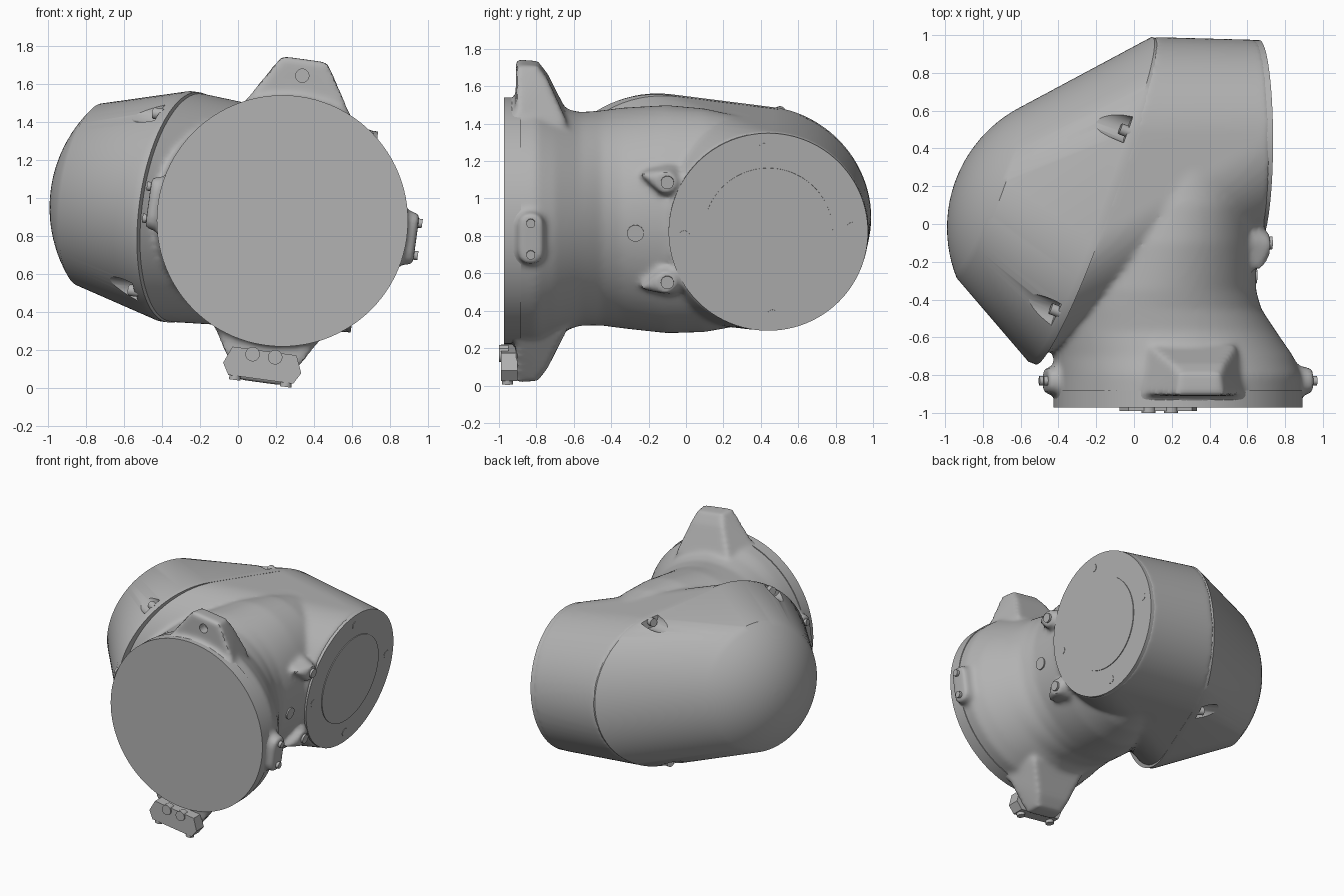
import bpy, bmesh
from math import sin, cos, pi, radians, asin
from mathutils import Vector, Matrix

old = bpy.data.objects.get("Cube")
if old:
    bpy.data.objects.remove(old)

# The joint is built upright around its front flange, then tilted as a whole
PLACE = Matrix.Translation((0.233, 0, 0.88)) @ Matrix.Rotation(radians(7.8), 4, 'Y')
AXIS = {'x': Vector((1, 0, 0)), 'y': Vector((0, 1, 0)), 'z': Vector((0, 0, 1))}
SEAM_DIR = Vector((0.356, 0.934, 0))
SEAM_OUT = Vector((-0.934, 0.356, 0))
N = 96

grey = bpy.data.materials.new("plain grey")
grey.use_nodes = True
grey.diffuse_color = (0.45, 0.45, 0.45, 1)
grey.node_tree.nodes["Principled BSDF"].inputs["Base Color"].default_value = grey.diffuse_color


def loft(bm, rings):
    """Skin a list of equal rings and close both ends."""
    rows = [[bm.verts.new(p) for p in ring] for ring in rings]
    n = len(rows[0])
    for a, b in zip(rows, rows[1:]):
        for i in range(n):
            j = (i + 1) % n
            bm.faces.new((a[i], a[j], b[j], b[i]))
    bm.faces.new(rows[0][::-1])
    bm.faces.new(rows[-1])


def hull(bm, points):
    part = bmesh.new()
    for p in points:
        part.verts.new(p)
    out = bmesh.ops.convex_hull(part, input=part.verts)
    loose = [v for v in part.verts if not v.link_faces]
    bmesh.ops.delete(part, geom=loose, context='VERTS')
    mesh = bpy.data.meshes.new("hull")
    part.to_mesh(mesh)
    bm.from_mesh(mesh)
    part.free()
    bpy.data.meshes.remove(mesh)


def circle(center, axis, r, n=N):
    axis = Vector(axis).normalized()
    side = axis.cross(AXIS['z'] if abs(axis.z) < 0.9 else AXIS['x']).normalized()
    up = axis.cross(side)
    return [Vector(center) + r * (cos(2*pi*i/n) * side + sin(2*pi*i/n) * up) for i in range(n)]


def rod(bm, center, axis, r, length, n=24, taper=1):
    axis = Vector(axis).normalized()
    loft(bm, [circle(center, axis, r, n), circle(Vector(center) + axis * length, axis, r * taper, n)])


def finish(name, bm, angle=32):
    bmesh.ops.recalc_face_normals(bm, faces=bm.faces)
    mesh = bpy.data.meshes.new(name)
    bm.to_mesh(mesh)
    bm.free()
    mesh.materials.append(grey)
    obj = bpy.data.objects.new(name, mesh)
    bpy.context.collection.objects.link(obj)
    obj.matrix_world = PLACE
    smooth(obj, angle)
    return obj


def smooth(obj, angle):
    bpy.ops.object.select_all(action='DESELECT')
    obj.select_set(True)
    bpy.context.view_layer.objects.active = obj
    bpy.ops.object.shade_smooth_by_angle(angle=radians(angle))


def bake(obj, angle):
    """Apply all modifiers, then shade the result."""
    graph = bpy.context.evaluated_depsgraph_get()
    mesh = bpy.data.meshes.new_from_object(obj.evaluated_get(graph))
    obj.modifiers.clear()
    obj.data = mesh
    if not mesh.materials:
        mesh.materials.append(grey)
    smooth(obj, angle)


def cut(obj, bm):
    cutter = finish("helper_cutter", bm)
    cutter.hide_render = True
    cutter.hide_viewport = False
    mod = obj.modifiers.new("cut", 'BOOLEAN')
    mod.object, mod.operation, mod.solver = cutter, 'DIFFERENCE', 'EXACT'
    return cutter


def seam_ring():
    """Rounded outline around a large and a small circle, laid on the slanted seam."""
    ring = []
    for i in range(N):
        d = Vector((cos(2*pi*i/N), sin(2*pi*i/N)))
        y0, r = max(((0.42, 0.57), (-0.12, 0.61)), key=lambda c: c[0] * d.x + c[1])
        y = y0 + r * d.x
        ring.append(Vector((-0.516 + 0.381 * y, y, r * d.y)))
    return ring


def seam_point(y, side):
    return min(seam_ring(), key=lambda p: abs(p.y - y) + (1 if p.z * side < 0 else 0))


# Main housing: elbow hull, front neck, lugs and bosses melted together
seam = seam_ring()
bm = bmesh.new()
hull(bm, seam + circle((0.425, 0.44, 0), AXIS['x'], 0.535))
neck = [(-0.96, -0.655, 0.655, 0.655), (-0.8, -0.655, 0.655, 0.65), (-0.7, -0.66, 0.61, 0.61),
        (-0.57, -0.68, 0.52, 0.57), (-0.45, -0.67, 0.44, 0.575), (-0.35, -0.645, 0.41, 0.59),
        (-0.1, -0.55, 0.415, 0.612), (0.1, -0.47, 0.42, 0.6), (0.35, -0.38, 0.41, 0.55)]
loft(bm, [[Vector(((a+b)/2 + (b-a)/2 * cos(2*pi*i/N), y, h * sin(2*pi*i/N))) for i in range(N)]
          for y, a, b, h in neck])
for s in (1, -1):
    # Upper and lower mounting lugs
    half = [(0.12, -0.91, 0.86), (0.16, -0.91, 0.8), (0.27, -0.91, 0.62), (0.31, -0.91, 0.5),
            (0.11, -0.79, 0.85), (0.14, -0.74, 0.78), (0.23, -0.64, 0.57), (0.23, -0.64, 0.45)]
    hull(bm, [Vector((m * x, y, s * z)) for x, y, z in half for m in (1, -1)])
    # Left and right cover feet
    hull(bm, [p for z in (-0.07, 0.07) for p in
              circle((s * 0.6, -0.83, z), AXIS['x'], 0.085, 24) + circle((s * 0.71, -0.83, z), AXIS['x'], 0.066, 24)])
    # Screw bosses beside the round side flange
    hull(bm, circle((0.2, -0.06, s * 0.25), AXIS['x'], 0.13, 24)
         + circle((0.45, -0.11, s * 0.27), AXIS['x'], 0.06, 24)
         + [Vector((0.4, -0.25, s * 0.31))])
housing = finish("main_housing", bm)
remesh = housing.modifiers.new("melt", 'REMESH')
remesh.mode, remesh.voxel_size = 'VOXEL', 0.018
soften = housing.modifiers.new("soften", 'SMOOTH')
soften.factor, soften.iterations = 0.5, 7
bm = bmesh.new()
rod(bm, (0, -1.0, 0.77), AXIS['y'], 0.035, 0.16)
bore = cut(housing, bm)
bake(housing, 40)

# Slanted rear cap: ruled skirt ending in a spherical dome
dome_center, dome_r, rim_r = Vector((-0.508, -0.02, 0)), 0.72, 0.485
out = Vector((-0.938, 0.345, 0))
along = Vector((0.345, 0.938, 0))
rings = [[p - SEAM_OUT * 0.04 for p in seam], seam]
rim = asin(rim_r / dome_r)
for k in range(13):
    t = rim * (1 - k / 12.2)
    rings.append([dome_center + dome_r * (cos(t) * out + sin(t) * (cos(2*pi*i/N) * along + sin(2*pi*i/N) * AXIS['z']))
                  for i in range(N)])
bm = bmesh.new()
loft(bm, rings)
cap = finish("rear_cap", bm)
spots = [seam_point(y, s) for y in (0.36, -0.5) for s in (1, -1)]
bm = bmesh.new()
for p in spots:
    rod(bm, p + SEAM_OUT * 0.015, SEAM_OUT, 0.075, 0.5, taper=0.9)
pockets = cut(cap, bm)
bake(cap, 32)
for helper in (bore, pockets):
    bpy.data.objects.remove(helper)

# Cap screws sitting in the pockets
bm = bmesh.new()
for p in spots:
    inward = (Vector((0, 0.15, 0)) - p)
    inward -= inward.project(SEAM_OUT)
    rod(bm, p + inward.normalized() * 0.03, SEAM_OUT, 0.03, 0.055)
finish("cap_screws", bm)

# Front flange plate
bm = bmesh.new()
rod(bm, (0, -0.972, 0), AXIS['y'], 0.66, 0.09, N)
finish("front_flange", bm)

# Round side flange with raised centre plate and pin heads
bm = bmesh.new()
rod(bm, (0.25, 0.44, 0), AXIS['x'], 0.533, 0.185, N)
finish("side_flange", bm)
bm = bmesh.new()
rod(bm, (0.43, 0.44, 0), AXIS['x'], 0.345, 0.011, N)
finish("side_flange_plate", bm)
bm = bmesh.new()
for k in range(4):
    a = k * pi / 2 + 0.05
    rod(bm, (0.42, 0.44 + 0.45 * cos(a), 0.45 * sin(a)), AXIS['x'], 0.03, 0.018)
rod(bm, (0.36, -0.27, -0.01), AXIS['x'], 0.045, 0.06)
finish("side_plugs", bm)

# Small screws on the feet and bosses
bm = bmesh.new()
for s in (1, -1):
    rod(bm, (0.4, -0.1, s * 0.27), AXIS['x'], 0.035, 0.065)
    for z in (0.085, -0.085):
        rod(bm, (s * 0.66, -0.83, z), AXIS['x'] * s, 0.024, 0.07)
finish("foot_screws", bm)

# Lower connector: six-sided block, two pins and two small bolts
bm = bmesh.new()
outline = [(0.17, -0.69), (0.207, -0.78), (0.172, -0.84)]
outline += [(-x, z) for x, z in reversed(outline)]
loft(bm, [[Vector((x, y, z)) for x, z in outline] for y in (-0.99, -0.9)])
finish("connector_block", bm)
bm = bmesh.new()
for s in (1, -1):
    rod(bm, (s * 0.06, -1.0, -0.715), AXIS['y'], 0.038, 0.05)
    rod(bm, (s * 0.135, -0.955, -0.82), -AXIS['z'], 0.03, 0.042)
finish("connector_pins", bm)
